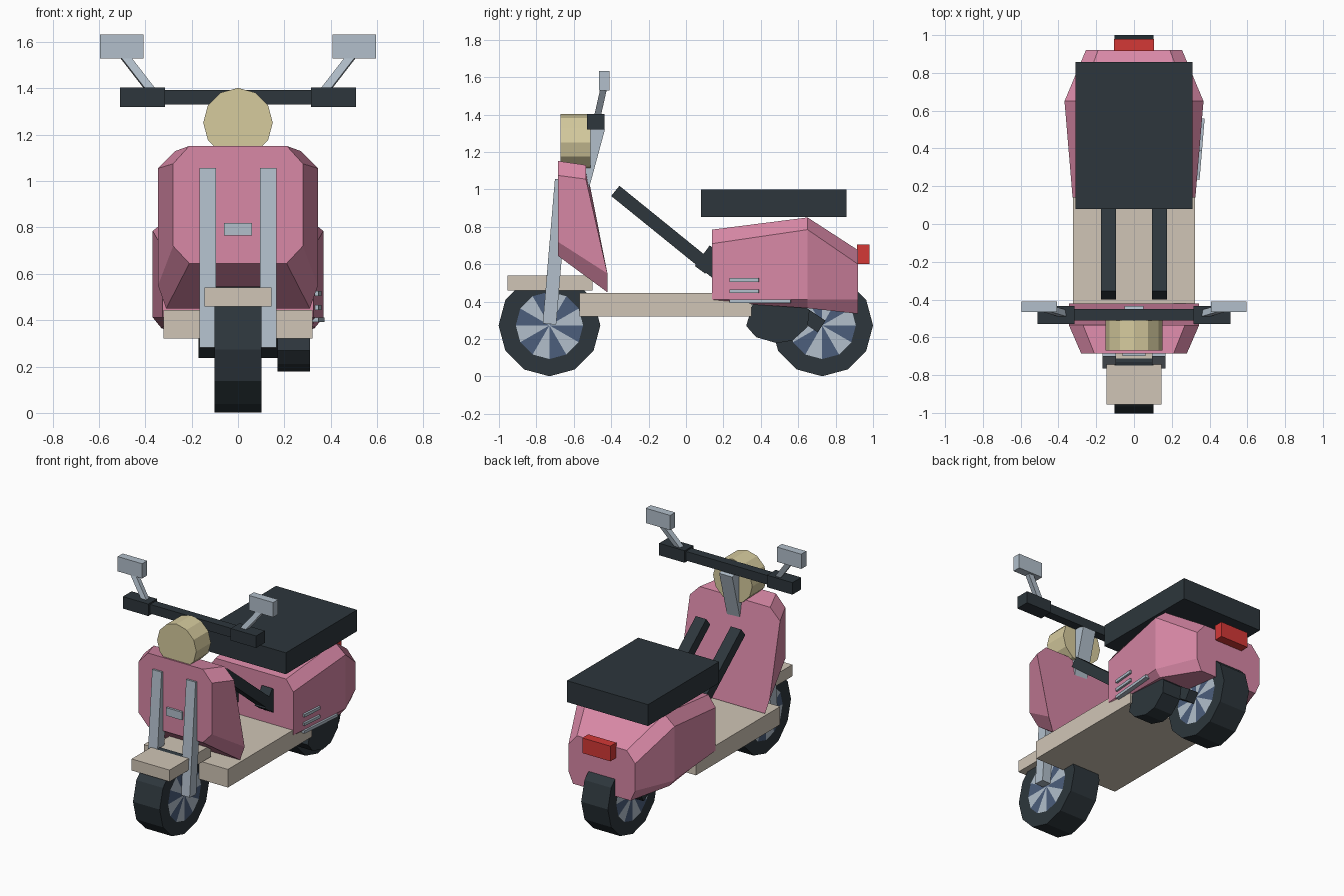
import bpy, bmesh
from math import sin, cos, pi
from mathutils import Vector

cube = bpy.data.objects.get("Cube")
if cube:
    bpy.data.objects.remove(cube, do_unlink=True)


def material(name, *rgb):
    lin = [((c / 255 + 0.055) / 1.055) ** 2.4 for c in rgb] + [1.0]
    m = bpy.data.materials.new(name)
    m.use_nodes = True
    m.diffuse_color = lin
    m.node_tree.nodes["Principled BSDF"].inputs["Base Color"].default_value = lin
    return m


PINK = material("pink paint", 216, 136, 166)
DARK = material("dark rubber", 45, 54, 60)
BEIGE = material("beige panel", 208, 197, 182)
SILVER = material("silver metal", 178, 191, 203)
SLATE = material("slate blue spoke", 76, 94, 124)
CREAM = material("cream lamp", 214, 203, 158)
RED = material("red lamp", 212, 56, 54)


def finish(name, bm, *mats):
    bmesh.ops.recalc_face_normals(bm, faces=bm.faces)
    mesh = bpy.data.meshes.new(name)
    bm.to_mesh(mesh)
    bm.free()
    for m in mats:
        mesh.materials.append(m)
    ob = bpy.data.objects.new(name, mesh)
    bpy.context.collection.objects.link(ob)
    return ob


def loft(name, loops, mat):
    """Join closed loops of points with quads and cap both ends."""
    bm = bmesh.new()
    rings = [[bm.verts.new(p) for p in loop] for loop in loops]
    for a, b in zip(rings, rings[1:]):
        for i in range(len(a)):
            j = (i + 1) % len(a)
            bm.faces.new((a[i], a[j], b[j], b[i]))
    bm.faces.new(rings[0])
    bm.faces.new(rings[-1])
    return finish(name, bm, mat)


def box(name, x, y, z, mat):
    """Box from (low, high) ranges."""
    loops = [[(x[0], y[0], h), (x[1], y[0], h), (x[1], y[1], h), (x[0], y[1], h)] for h in z]
    return loft(name, loops, mat)


def bar(name, start, end, width, depth, mat):
    """Straight bar between two points, its width lying along x."""
    a, b = Vector(start), Vector(end)
    d = (b - a).normalized()
    n = d.cross(Vector((1, 0, 0))).normalized() * depth / 2
    s = n.cross(d).normalized() * width / 2
    return loft(name, [[p - s - n, p + s - n, p + s + n, p - s + n] for p in (a, b)], mat)


def mirrored(half):
    """Close a half outline given from top to bottom on the +x side."""
    return half + [(-x, y, z) for x, y, z in reversed(half)]


def wheel(name, y, z=0.273, radius=0.272, rim=0.18, half=0.102, sides=12):
    bm = bmesh.new()

    def ring(x, r):
        steps = [2 * pi * i / sides for i in range(sides)]
        return [bm.verts.new((x, y + r * cos(t), z + r * sin(t))) for t in steps]

    treads = []
    for x in (-half, half):
        outer, inner = ring(x, radius), ring(x, rim)
        hub = bm.verts.new((x, y, z))
        treads.append(outer)
        for i in range(sides):
            j = (i + 1) % sides
            bm.faces.new((outer[i], outer[j], inner[j], inner[i]))
            bm.faces.new((inner[i], inner[j], hub)).material_index = 1 + i % 2
    a, b = treads
    for i in range(sides):
        j = (i + 1) % sides
        bm.faces.new((a[i], a[j], b[j], b[i]))
    return finish(name, bm, DARK, SILVER, SLATE)


# Wheels
wheel("front_wheel", -0.73)
wheel("rear_wheel", 0.728)

# Footboard and front fender
box("footboard", (-0.322, 0.322), (-0.57, 0.35), (0.32, 0.445), BEIGE)
box("front_fender", (-0.145, 0.145), (-0.955, -0.5), (0.46, 0.54), BEIGE)

# Leg shield with a narrow front face and a wider sloping back
loft("leg_shield", [
    mirrored([(0.21, -0.685, 1.152), (0.28, -0.685, 1.075),
              (0.28, -0.685, 0.72), (0.21, -0.685, 0.645)]),
    mirrored([(0.27, -0.535, 1.13), (0.345, -0.535, 1.055),
              (0.345, -0.42, 0.55), (0.31, -0.42, 0.45)]),
], PINK)
box("shield_badge", (-0.06, 0.06), (-0.7, -0.68), (0.765, 0.82), SILVER)

# Rear body lofted through three stations
stations = [
    # y, top half width, top z, side half width, side z, base half width, base z
    (0.14, 0.27, 0.785, 0.325, 0.71, 0.30, 0.40),
    (0.65, 0.29, 0.85, 0.368, 0.785, 0.33, 0.365),
    (0.92, 0.19, 0.675, 0.255, 0.60, 0.22, 0.335),
]
loft("rear_body", [
    mirrored([(tw, y, tz), (sw, y, sz), (sw, y, 0.412), (bw, y, bz)])
    for y, tw, tz, sw, sz, bw, bz in stations
], PINK)

# Vent strips on the left flank
for i, (z, end) in enumerate([(0.515, 0.39), (0.455, 0.39), (0.402, 0.56)]):
    bar(f"vent_strip_{i + 1}", (0.332, 0.235, z), (0.332 + (end - 0.235) * 0.084, end, z),
        0.03, 0.02, SILVER)

# Seat and tail lamp
box("seat", (-0.31, 0.31), (0.08, 0.858), (0.852, 1.0), DARK)
box("tail_lamp", (-0.107, 0.107), (0.915, 0.98), (0.6, 0.705), RED)

# Exhaust housing
outline = [(0.36, 0.40), (0.322, 0.27), (0.375, 0.21), (0.485, 0.178),
           (0.57, 0.192), (0.65, 0.265), (0.66, 0.35), (0.62, 0.40)]
loft("exhaust", [[(x, y, z) for y, z in outline] for x in (0.17, 0.31)], DARK)

# Steering column, handlebar and headlamp
bar("steering_column", (0, -0.575, 0.96), (0, -0.475, 1.33), 0.1, 0.085, SILVER)
box("handlebar", (-0.32, 0.32), (-0.51, -0.45), (1.33, 1.393), DARK)
angles = [2 * pi * i / 12 for i in range(12)]
loft("headlamp", [[(0.15 * sin(t), y, 1.252 + 0.15 * cos(t)) for t in angles]
                  for y in (-0.67, -0.51)], CREAM)

# Paired parts
for side, s in (("left", 1), ("right", -1)):
    bar(f"{side}_fork", (s * 0.13, -0.73, 0.28), (s * 0.13, -0.665, 1.053), 0.072, 0.072, SILVER)
    bar(f"{side}_swing_arm", (s * 0.135, 0.725, 0.267), (s * 0.135, 0.45, 0.45),
        0.07, 0.075, DARK)
    box(f"{side}_grip", sorted((s * 0.315, s * 0.51)), (-0.53, -0.435), (1.32, 1.403), DARK)
    bar(f"{side}_mirror_stem", (s * 0.37, -0.475, 1.385), (s * 0.49, -0.44, 1.54),
        0.035, 0.035, SILVER)
    box(f"{side}_mirror", sorted((s * 0.408, s * 0.595)), (-0.465, -0.41), (1.53, 1.632), SILVER)

    # Sloping struts with a bracket at the rear body
    x = s * 0.134
    bar(f"{side}_strut", (x, -0.378, 0.992), (x, 0.2, 0.524), 0.08, 0.07, DARK)
    bar(f"{side}_strut_bracket", (x, 0.075, 0.57), (x, 0.155, 0.68), 0.08, 0.07, DARK)
